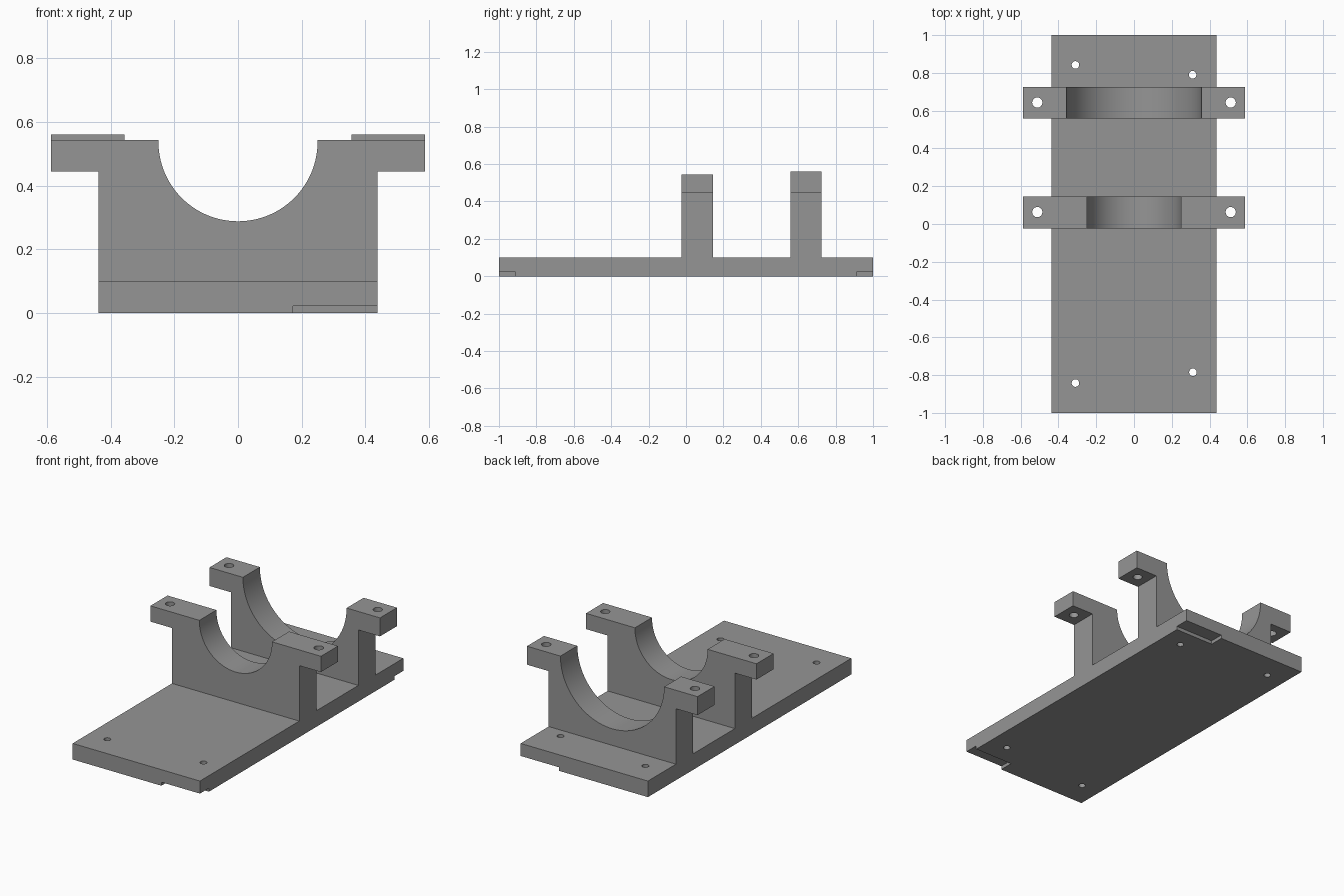
import bpy
import bmesh
import math

if "Cube" in bpy.data.objects:
    bpy.data.objects.remove(bpy.data.objects["Cube"])

grey = bpy.data.materials.new("plain grey")
grey.diffuse_color = (0.30, 0.30, 0.30, 1)
grey.use_nodes = True
grey.node_tree.nodes["Principled BSDF"].inputs["Base Color"].default_value = grey.diffuse_color

HALF_W, EAR_W = 0.438, 0.587      # half widths of the plate and the ears
BASE_TOP, EAR_BOTTOM = 0.10, 0.445


def finish(bm, name):
    bmesh.ops.recalc_face_normals(bm, faces=bm.faces)
    me = bpy.data.meshes.new(name)
    bm.to_mesh(me)
    bm.free()
    me.materials.append(grey)
    ob = bpy.data.objects.new(name, me)
    bpy.context.collection.objects.link(ob)
    return ob


def box(name, lo, hi):
    bm = bmesh.new()
    bmesh.ops.create_cube(bm, size=1)
    for v in bm.verts:
        v.co = [lo[i] if v.co[i] < 0 else hi[i] for i in range(3)]
    return finish(bm, name)


def drill(x, y, r, z0, z1):
    bm = bmesh.new()
    bmesh.ops.create_cone(bm, cap_ends=True, segments=32, radius1=r, radius2=r, depth=z1 - z0)
    bmesh.ops.translate(bm, verts=bm.verts, vec=(x, y, (z0 + z1) / 2))
    return finish(bm, "drill")


def bracket(name, y0, y1, top, radius, centre_z):
    # Half outline with ear and round saddle, mirrored, then extruded along y
    n = 64
    outline = [(-HALF_W, BASE_TOP), (HALF_W, BASE_TOP), (HALF_W, EAR_BOTTOM),
               (EAR_W, EAR_BOTTOM), (EAR_W, top)]
    if top > centre_z:
        outline.append((radius, top))
    outline += [(radius * math.cos(math.pi * i / n), centre_z - radius * math.sin(math.pi * i / n))
                for i in range(n + 1)]
    if top > centre_z:
        outline.append((-radius, top))
    outline += [(-EAR_W, top), (-EAR_W, EAR_BOTTOM), (-HALF_W, EAR_BOTTOM)]
    bm = bmesh.new()
    face = bm.faces.new([bm.verts.new((x, y0, z)) for x, z in outline])
    new = bmesh.ops.extrude_face_region(bm, geom=[face])["geom"]
    bmesh.ops.translate(bm, verts=[g for g in new if isinstance(g, bmesh.types.BMVert)],
                        vec=(0, y1 - y0, 0))
    return finish(bm, name)


def combine(target, other, operation):
    bpy.context.view_layer.objects.active = target
    mod = target.modifiers.new("combine", 'BOOLEAN')
    mod.operation, mod.solver, mod.object = operation, 'EXACT', other
    bpy.ops.object.modifier_apply(modifier=mod.name)
    bpy.data.objects.remove(other)


# Base plate with the two saddle brackets merged on
mount = box("saddle_mount", (-HALF_W, -1, 0), (HALF_W, 1, BASE_TOP))
combine(mount, bracket("front_bracket", -0.023, 0.145, 0.543, 0.25, 0.538), 'UNION')
combine(mount, bracket("rear_bracket", 0.558, 0.725, 0.56, 0.357, 0.56), 'UNION')

# Shallow corner notches under the right edge
for s in (-1, 1):
    ys = sorted((s * 0.912, s * 1.1))
    combine(mount, box("notch", (0.173, ys[0], -0.1), (0.6, ys[1], 0.022)), 'DIFFERENCE')

# Screw holes in the plate
for x, y in ((-0.31, 0.842), (0.31, 0.79), (-0.31, -0.842), (0.312, -0.785)):
    combine(mount, drill(x, y, 0.02, -0.1, 0.2), 'DIFFERENCE')

# Bolt holes in the ears
for x in (-0.512, 0.512):
    for y in (0.063, 0.643):
        combine(mount, drill(x, y, 0.027, 0.3, 0.7), 'DIFFERENCE')

# Smooth the saddles and holes, keep the corners sharp
bpy.ops.object.select_all(action='DESELECT')
mount.select_set(True)
bpy.context.view_layer.objects.active = mount
bpy.ops.object.shade_smooth_by_angle(angle=math.radians(30))
